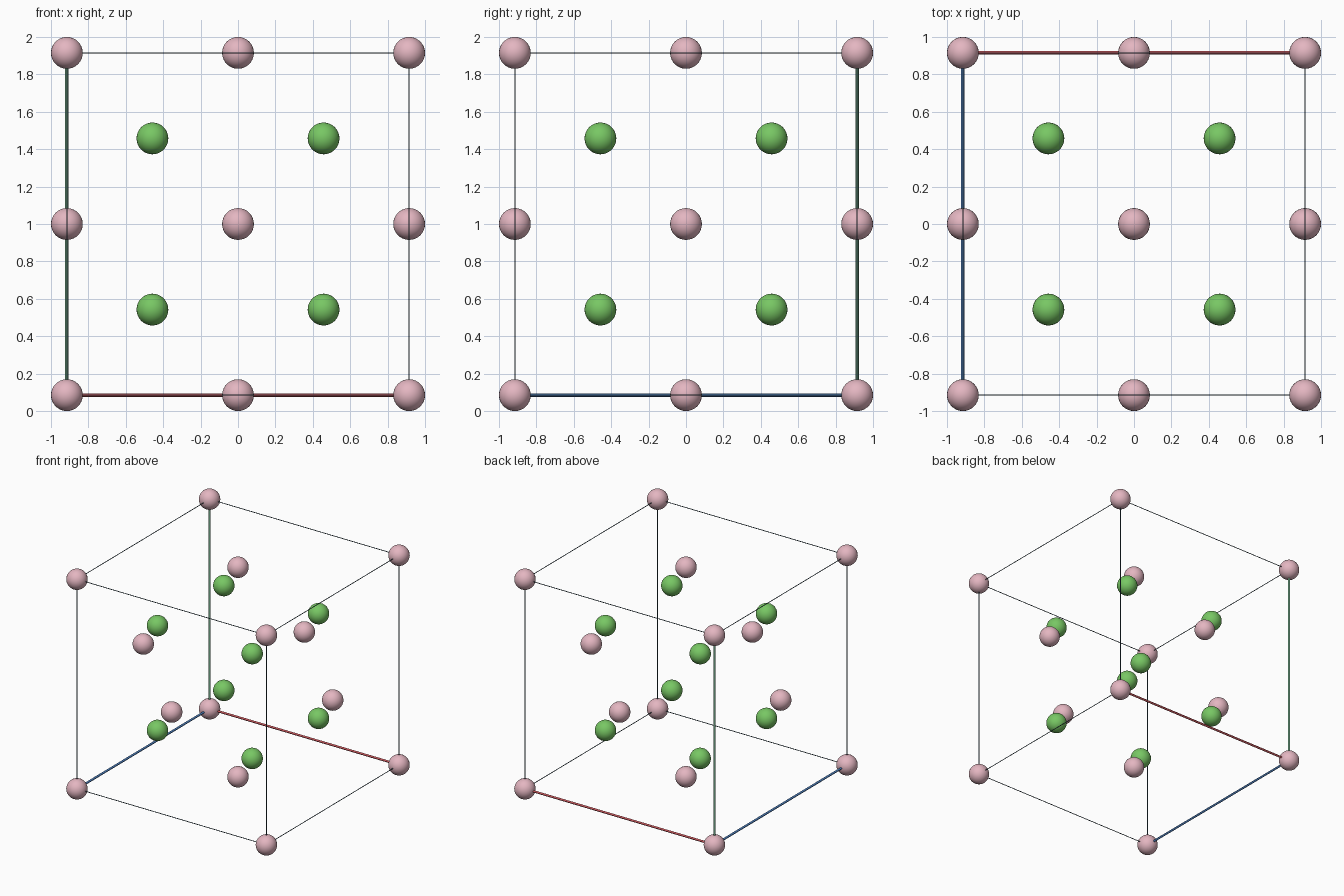
import bpy
from mathutils import Vector
from itertools import product

if "Cube" in bpy.data.objects:
    bpy.data.objects.remove(bpy.data.objects["Cube"])

H = 0.915          # half edge of the cubic cell
R = 0.085          # ball radius
MID = 1.0          # height of the cell centre


def material(name, rgb):
    mat = bpy.data.materials.new(name)
    lin = [((c / 255 + 0.055) / 1.055) ** 2.4 for c in rgb]
    mat.diffuse_color = (*lin, 1)
    mat.use_nodes = True
    mat.node_tree.nodes["Principled BSDF"].inputs["Base Color"].default_value = mat.diffuse_color
    return mat


pink = material("dusty pink", (228, 182, 193))
green = material("leaf green", (120, 199, 100))
dark = material("slate blue", (66, 92, 106))
red = material("axis red", (222, 98, 104))
blue = material("axis blue", (84, 136, 200))
sage = material("axis green", (112, 166, 134))


def finish(name, mat):
    ob = bpy.context.object
    ob.name = name
    ob.data.materials.append(mat)
    bpy.ops.object.shade_smooth_by_angle()


def ball(name, p, mat):
    bpy.ops.mesh.primitive_uv_sphere_add(segments=32, ring_count=16, radius=R,
                                         location=(p[0], p[1], p[2] + MID))
    finish(name, mat)


def rod(name, a, b, radius, mat):
    a, b = Vector(a), Vector(b)
    d = b - a
    bpy.ops.mesh.primitive_cylinder_add(vertices=12, radius=radius, depth=d.length,
                                        location=(a + b) / 2 + Vector((0, 0, MID)))
    bpy.context.object.rotation_euler = d.to_track_quat('Z', 'Y').to_euler()
    finish(name, mat)


# Pink balls on the corners and face centres, green balls inside each octant
for signs in product((-1, 1), repeat=3):
    ball("corner_ball", [s * H for s in signs], pink)
    ball("inner_ball", [s * H / 2 for s in signs], green)
for axis, s in product(range(3), (-1, 1)):
    p = [0, 0, 0]
    p[axis] = s * H
    ball("face_ball", p, pink)

# Twelve cell edges: the three meeting at the origin corner are thick and coloured
origin = Vector((-H, H, -H))
axis_style = [("red_axis", red), ("blue_axis", blue), ("green_axis", sage)]
for axis in range(3):
    for s, t in product((-1, 1), repeat=2):
        a = [s * H, t * H]
        a.insert(axis, -H)
        b = list(a)
        b[axis] = H
        if origin in (Vector(a), Vector(b)):
            rod(axis_style[axis][0], a, b, 0.009, axis_style[axis][1])
        else:
            rod("cell_edge", a, b, 0.003, dark)
